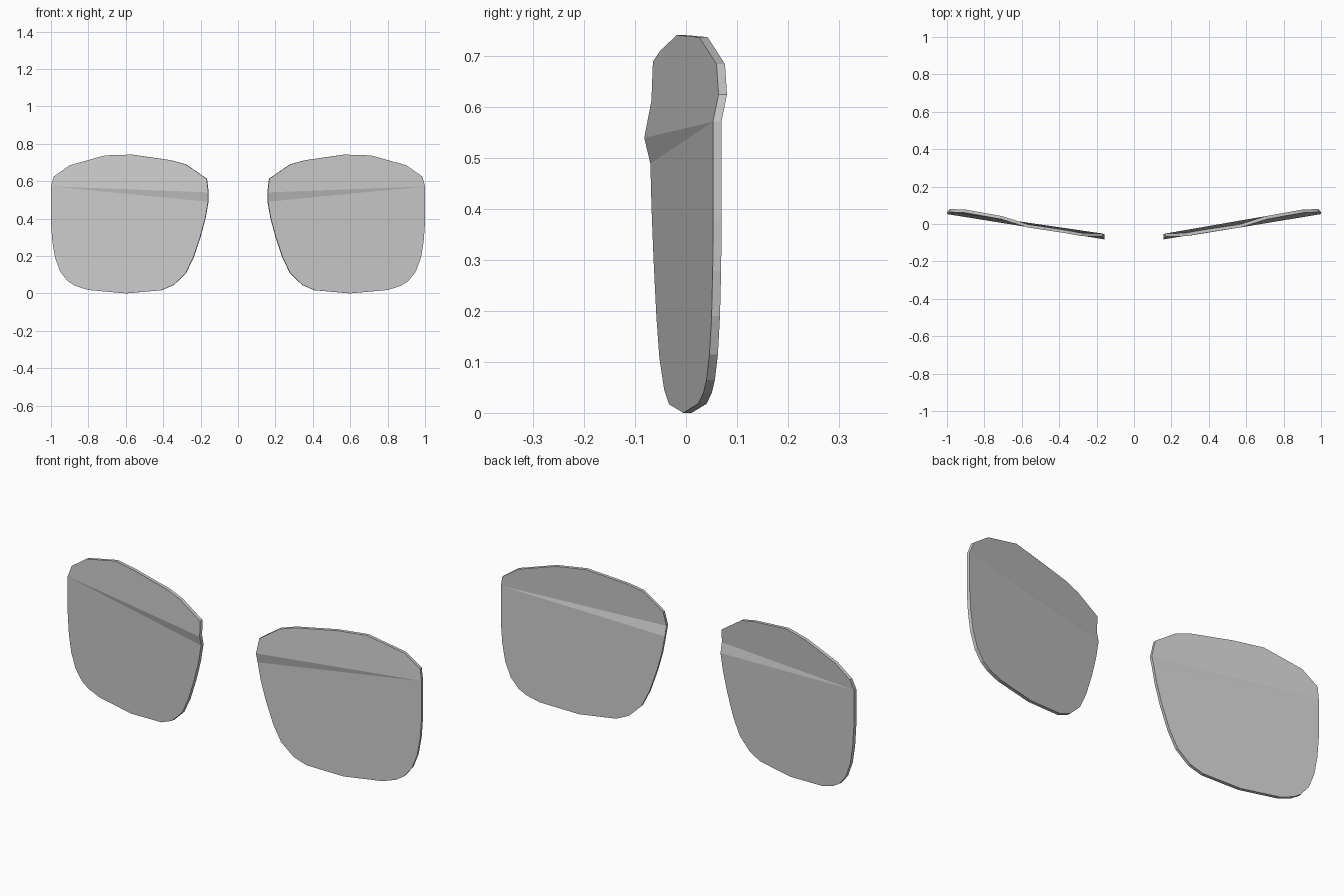
import bpy, bmesh
from mathutils import Vector

cube = bpy.data.objects.get("Cube")
if cube:
    bpy.data.objects.remove(cube, do_unlink=True)

# One flat grey for both lenses
grey = bpy.data.materials.new("lens grey")
grey.use_nodes = True
colour = (0.6, 0.6, 0.6, 1)
grey.diffuse_color = colour
grey.node_tree.nodes["Principled BSDF"].inputs["Base Color"].default_value = colour

# Brow outline above the crease, inner end to outer end (x, y, z)
BROW = [(.159, -.082, .54), (.168, -.068, .613), (.28, -.065, .69),
        (.36, -.05, .712), (.57, -.018, .742), (.71, .026, .738),
        (.9, .06, .685), (.985, .064, .625), (1, .053, .572)]

# Lower outline, outer side down around to the inner side (x, z)
LOWER = [(1, .38), (.993, .28), (.978, .19), (.95, .115), (.91, .065),
         (.87, .04), (.8, .018), (.6, 0), (.41, .017), (.345, .045),
         (.28, .108), (.24, .19), (.203, .3), (.176, .4), (.16, .49)]

THICKNESS = Vector((-.0025, .0165, 0))


def lens_plane(x):
    """Depth of the flat lower lens, swept back toward the outside."""
    return -.07 + .147 * (x - .16)


def build_lens(name, side):
    bm = bmesh.new()
    brow = [bm.verts.new(p) for p in BROW]
    lower = [bm.verts.new((x, lens_plane(x), z)) for x, z in LOWER]
    # Front: brow panel, narrow fold at the nose side, flat lower panel
    faces = [bm.faces.new(brow),
             bm.faces.new((brow[0], brow[-1], lower[-1])),
             bm.faces.new([brow[-1]] + lower)]
    # Back and rim
    result = bmesh.ops.extrude_face_region(bm, geom=faces, use_keep_orig=True)
    moved = [g for g in result["geom"] if isinstance(g, bmesh.types.BMVert)]
    bmesh.ops.translate(bm, verts=moved, vec=THICKNESS)
    for v in bm.verts:
        v.co.x *= side
    bmesh.ops.recalc_face_normals(bm, faces=bm.faces[:])
    mesh = bpy.data.meshes.new(name)
    bm.to_mesh(mesh)
    bm.free()
    mesh.materials.append(grey)
    obj = bpy.data.objects.new(name, mesh)
    bpy.context.collection.objects.link(obj)


for name, side in (("left_lens", 1), ("right_lens", -1)):
    build_lens(name, side)
